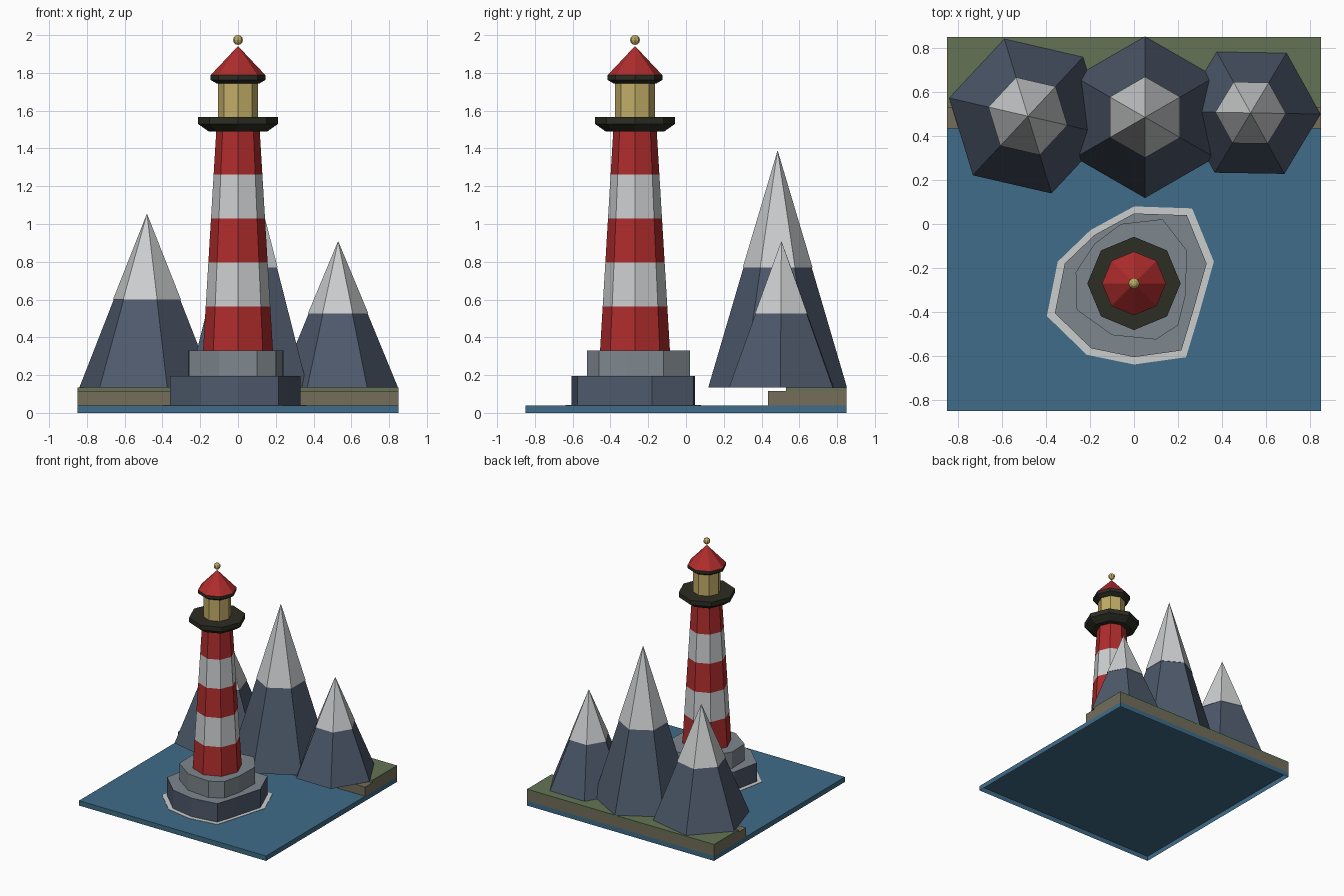
import bpy
import bmesh
from math import cos, sin, tau, radians

cube = bpy.data.objects.get("Cube")
if cube:
    bpy.data.objects.remove(cube, do_unlink=True)


def material(name, hex_colour):
    """Make a flat material from an sRGB hex colour."""
    rgb = [int(hex_colour[i:i + 2], 16) / 255 for i in (0, 2, 4)]
    lin = [c / 12.92 if c <= 0.04045 else ((c + 0.055) / 1.055) ** 2.4 for c in rgb]
    mat = bpy.data.materials.new(name)
    mat.use_nodes = True
    mat.diffuse_color = (*lin, 1)
    bsdf = mat.node_tree.nodes["Principled BSDF"]
    bsdf.inputs["Base Color"].default_value = (*lin, 1)
    bsdf.inputs["Roughness"].default_value = 0.9
    return mat


water = material("water blue", "3F6C88")
sand = material("shore brown", "736D5A")
grass = material("grass green", "647455")
slate = material("slate", "4E596B")
stone = material("stone grey", "7D868D")
white = material("white", "CBCDCE")
red = material("red", "AF2C2C")
dark = material("dark iron", "2C2D23")
gold = material("lamp gold", "C2AD67")


def finish(name, bm, mats):
    bmesh.ops.remove_doubles(bm, verts=bm.verts, dist=0.0001)
    bmesh.ops.recalc_face_normals(bm, faces=bm.faces)
    mesh = bpy.data.meshes.new(name)
    bm.to_mesh(mesh)
    bm.free()
    for mat in mats:
        mesh.materials.append(mat)
    obj = bpy.data.objects.new(name, mesh)
    bpy.context.collection.objects.link(obj)


def slab(name, x, y, z, mat):
    """Rectangular slab from (min, max) ranges."""
    prism(name, [(x[0], y[0]), (x[1], y[0]), (x[1], y[1]), (x[0], y[1])], z, [mat])


def prism(name, outline, z, mats):
    """Walls and top over an outline, open below; the last material covers the top."""
    bm = bmesh.new()
    low = [bm.verts.new((px, py, z[0])) for px, py in outline]
    high = [bm.verts.new((px, py, z[1])) for px, py in outline]
    bm.faces.new(high).material_index = len(mats) - 1
    for i in range(len(outline)):
        j = (i + 1) % len(outline)
        bm.faces.new((low[i], low[j], high[j], high[i]))
    finish(name, bm, mats)


def lathe(name, centre, sides, profile, mats, turn=0):
    """Faceted solid of revolution; band k uses material k (cycled)."""
    bm = bmesh.new()
    rings = []
    for r, z in profile:
        count = sides if r > 0 else 1
        rings.append([bm.verts.new((centre[0] + r * cos(radians(turn) + tau * i / sides),
                                    centre[1] + r * sin(radians(turn) + tau * i / sides), z))
                      for i in range(count)])
    for k, (a, b) in enumerate(zip(rings, rings[1:])):
        for i in range(sides):
            j = (i + 1) % sides
            quad = [a[i % len(a)], a[j % len(a)], b[j % len(b)], b[i % len(b)]]
            face = bm.faces.new(list(dict.fromkeys(quad)))
            face.material_index = k % len(mats)
    for ring in (rings[0], rings[-1]):
        if len(ring) > 1:
            bm.faces.new(ring)
    finish(name, bm, mats)


# Sea and shore
slab("sea", (-0.85, 0.85), (-0.85, 0.85), (0, 0.04), water)
slab("shore_ledge", (-0.85, 0.85), (0.435, 0.85), (0.04, 0.115), sand)
slab("grass_bank", (-0.85, 0.85), (0.53, 0.85), (0.115, 0.135), grass)

# Six-sided mountains with slightly proud snow caps
for name, centre, radius, snow_z, peak, turn in (
        ("left", (0.53, 0.505), 0.317, 0.525, 0.905, -1),
        ("middle", (0.05, 0.485), 0.367, 0.77, 1.385, 30),
        ("right", (-0.482, 0.49), 0.367, 0.60, 1.05, 47)):
    base = 0.135
    snow_r = radius * (peak - snow_z) / (peak - base)
    lathe(name + "_mountain", centre, 6,
          [(radius, base), (snow_r, snow_z), (snow_r + 0.004, snow_z), (0, peak + 0.005)],
          [slate, white, white], turn)

# Stepped rock island with a foam ring
TOWER = (0, -0.27)
lower = [(0, 0.048), (0.24, 0.04), (0.33, -0.18), (0.265, -0.41), (0.215, -0.575),
         (0, -0.605), (-0.195, -0.565), (-0.36, -0.405), (-0.315, -0.18), (-0.18, -0.05)]
upper = [(-0.06, 0), (0.13, 0.022), (0.24, -0.12), (0.235, -0.32), (0.2, -0.46),
         (0.1, -0.525), (-0.1, -0.505), (-0.26, -0.39), (-0.265, -0.22), (-0.18, -0.09)]
foam = [(x * 1.1, TOWER[1] + (y - TOWER[1]) * 1.1) for x, y in lower]
prism("foam_ring", foam, (0.04, 0.043), [white])
prism("lower_rock", lower, (0.04, 0.195), [slate, stone])
prism("upper_rock", upper, (0.195, 0.33), [stone])

# Striped tower
bands = 5
stripes = [(0.185 - 0.07 * k / bands, 0.33 + 1.165 * k / bands) for k in range(bands + 1)]
lathe("tower", TOWER, 8, stripes, [red, white])

# Gallery, lamp room, eaves, roof and finial
lathe("gallery", TOWER, 8, [(0.155, 1.49), (0.212, 1.53), (0.212, 1.567)], [dark])
lathe("lamp_room", TOWER, 8, [(0.105, 1.567), (0.105, 1.743)], [gold])
lathe("eaves", TOWER, 8, [(0.112, 1.743), (0.145, 1.763), (0.145, 1.788)], [dark])
lathe("roof", TOWER, 8, [(0.145, 1.788), (0, 1.942)], [red])
ball = [(0.026 * sin(tau * k / 12), 1.974 - 0.026 * cos(tau * k / 12)) for k in range(1, 6)]
lathe("finial", TOWER, 8, [(0, 1.948)] + ball + [(0, 2.0)], [gold])
